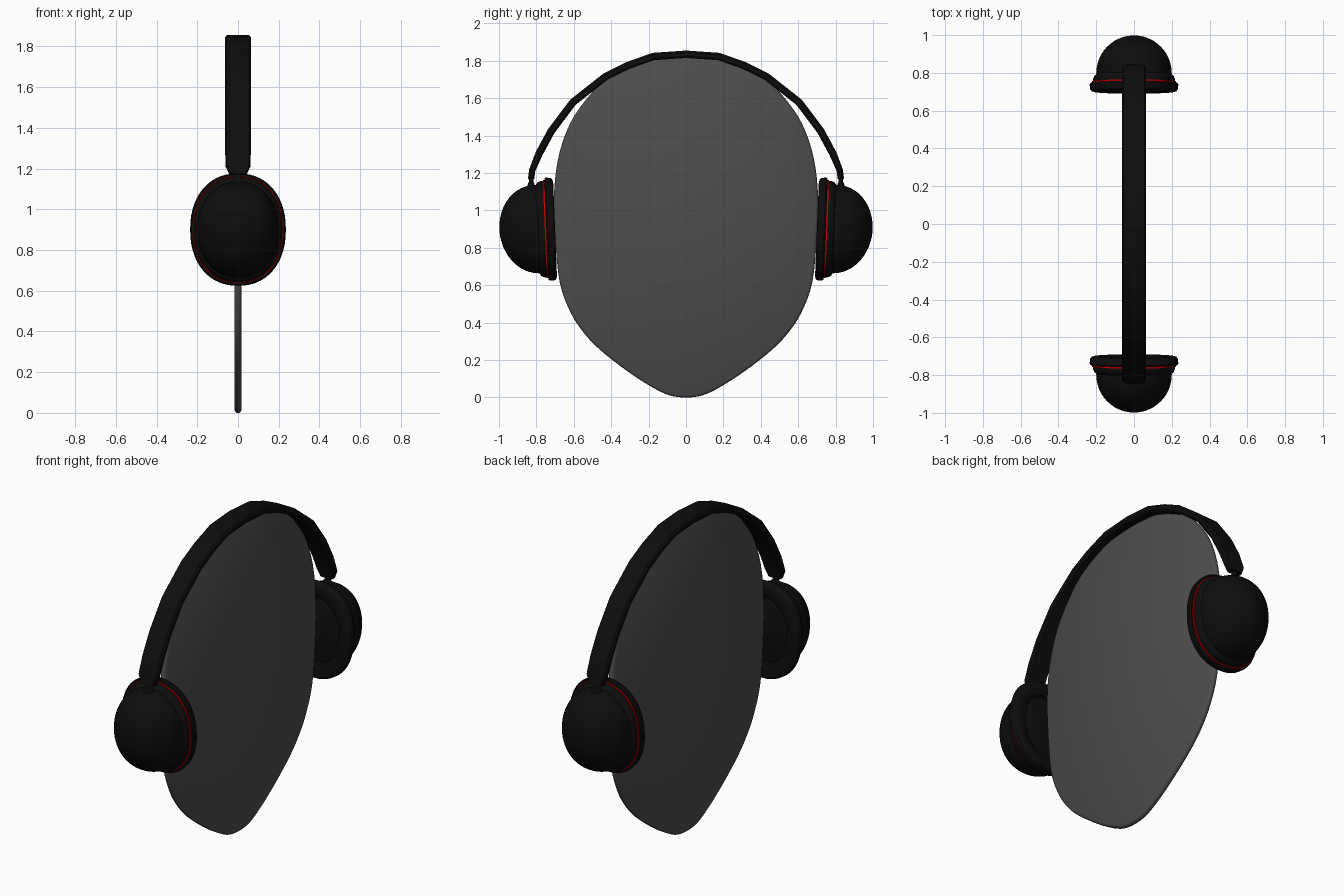
import bpy, bmesh, math
from mathutils import Vector

if "Cube" in bpy.data.objects:
    bpy.data.objects.remove(bpy.data.objects["Cube"])


def material(name, rgb):
    m = bpy.data.materials.new(name)
    m.diffuse_color = (*rgb, 1)
    m.use_nodes = True
    m.node_tree.nodes["Principled BSDF"].inputs["Base Color"].default_value = m.diffuse_color
    return m


BLACK = material("black", (0.004, 0.004, 0.004))
RED = material("red", (0.6, 0.0, 0.0))
GREY = material("dark grey", (0.075, 0.075, 0.075))


def finish(bm, name, mat, angle=35):
    bmesh.ops.recalc_face_normals(bm, faces=bm.faces)
    me = bpy.data.meshes.new(name)
    bm.to_mesh(me)
    bm.free()
    me.materials.append(mat)
    ob = bpy.data.objects.new(name, me)
    bpy.context.collection.objects.link(ob)
    bpy.ops.object.select_all(action='DESELECT')
    ob.select_set(True)
    bpy.context.view_layer.objects.active = ob
    bpy.ops.object.shade_smooth_by_angle(angle=math.radians(angle))
    return ob


def skin(bm, rings, closed=False):
    """Join equal rings of points; cap the ends unless the loop closes."""
    vs = [[bm.verts.new(p) for p in r] for r in rings]
    n = len(vs[0])
    pairs = list(zip(vs, vs[1:])) + ([(vs[-1], vs[0])] if closed else [])
    for a, b in pairs:
        for i in range(n):
            j = (i + 1) % n
            bm.faces.new((a[i], a[j], b[j], b[i]))
    if not closed:
        bm.faces.new(vs[0])
        bm.faces.new(vs[-1])


def oval(side, y, rx, rz, n=56, power=2.2):
    """Slightly squared oval round the ear axis, leaning with the head."""
    pts = []
    for i in range(n):
        t = 2 * math.pi * i / n
        c, s = math.cos(t), math.sin(t)
        x = rx * math.copysign(abs(c) ** (2 / power), c)
        z = rz * math.copysign(abs(s) ** (2 / power), s)
        pts.append((x, side * (y + 0.04 * z), 0.9 + z))
    return pts


def ovals(name, mat, side, profile, closed=False, power=2.2):
    bm = bmesh.new()
    skin(bm, [oval(side, *p, power=power) for p in profile], closed)
    return finish(bm, name, mat)


# flat head-shaped stand, smooth outline through a few points
half = [(0, 0), (0.09, 0.012), (0.19, 0.06), (0.32, 0.145), (0.46, 0.255), (0.55, 0.35),
        (0.62, 0.46), (0.675, 0.615), (0.70, 0.86), (0.706, 1.08), (0.685, 1.27),
        (0.636, 1.43), (0.56, 1.56), (0.43, 1.70), (0.25, 1.79), (0.12, 1.815), (0, 1.82)]
loop = [Vector(p) for p in half + [(-y, z) for y, z in half[-2:0:-1]]]
outline = []
for i in range(len(loop)):
    a, b, c, d = (loop[(i + k) % len(loop)] for k in (-1, 0, 1, 2))
    for t in (0, 0.25, 0.5, 0.75):
        outline.append(0.5 * (2 * b + (c - a) * t + (2 * a - 5 * b + 4 * c - d) * t * t
                              + (3 * b - a - 3 * c + d) * t ** 3))
mid = Vector((0, 0.91))
bm = bmesh.new()
rings = []
for x, inset in ((-0.018, 0.014), (-0.012, 0.004), (-0.006, 0), (0.006, 0),
                 (0.012, 0.004), (0.018, 0.014)):
    ring = []
    for p in outline:
        q = p + (mid - p).normalized() * inset
        ring.append((x, q.x, q.y))
    rings.append(ring)
skin(bm, rings)
finish(bm, "head_plate", GREY, 50)

# headband: chamfered strip swept over a faceted arch, tapered ends
arch = [(0, 1.835, 0.063), (0.175, 1.823, 0.063), (0.31, 1.775, 0.063), (0.43, 1.716, 0.063),
        (0.605, 1.578, 0.063), (0.72, 1.425, 0.063), (0.785, 1.305, 0.063),
        (0.822, 1.215, 0.062), (0.828, 1.17, 0.042)]
path = [(-y, z, w) for y, z, w in arch[:0:-1]] + arch
bm = bmesh.new()
rings = []
for i, (y, z, w) in enumerate(path):
    a, b = path[max(i - 1, 0)], path[min(i + 1, len(path) - 1)]
    t = Vector((b[0] - a[0], b[1] - a[1])).normalized()
    h = 0.02 if abs(y) < 0.8 else 0.017
    section = [(-w, -0.5), (-w + 0.008, -1), (w - 0.008, -1), (w, -0.5),
               (w, 0.5), (w - 0.008, 1), (-w + 0.008, 1), (-w, 0.5)]
    rings.append([(x, y - t.y * k * h, z + t.x * k * h) for x, k in section])
skin(bm, rings)
finish(bm, "headband", BLACK, 20)

for side, label in ((1, "back"), (-1, "front")):
    # swivel neck between band and cup
    bm = bmesh.new()
    rings = []
    for z, w, d in ((1.185, 0.022, 0.014), (1.155, 0.016, 0.012),
                    (1.14, 0.03, 0.018), (1.09, 0.045, 0.025)):
        rings.append([(w * math.cos(k * math.pi / 8), side * 0.828 + d * math.sin(k * math.pi / 8), z)
                      for k in range(16)])
    skin(bm, rings)
    finish(bm, label + "_neck", BLACK)

    # ear cushion with an open middle
    ovals(label + "_cushion", BLACK, side,
          [(0.712, 0.232, 0.273), (0.704, 0.225, 0.266), (0.700, 0.210, 0.25),
           (0.702, 0.165, 0.205), (0.710, 0.152, 0.192), (0.738, 0.148, 0.188),
           (0.748, 0.21, 0.25), (0.746, 0.229, 0.270), (0.738, 0.235, 0.276)], closed=True)

    # red trim line
    ovals(label + "_red_trim", RED, side,
          [(0.744, 0.222, 0.262), (0.755, 0.222, 0.262)])

    # cup rim
    ovals(label + "_cup_rim", BLACK, side,
          [(0.735, 0.19, 0.23), (0.752, 0.216, 0.257), (0.766, 0.217, 0.258),
           (0.782, 0.211, 0.252), (0.792, 0.20, 0.24), (0.80, 0.18, 0.22)])

    # rounded outer shell
    dome = [(0.76, 0.198, 0.234)]
    for k in range(13):
        a = math.radians(k * 7.4)
        dome.append((0.798 + 0.2 * math.sin(a), 0.2 * math.cos(a), 0.236 * math.cos(a)))
    ovals(label + "_cup_shell", BLACK, side, dome, power=2.1)
